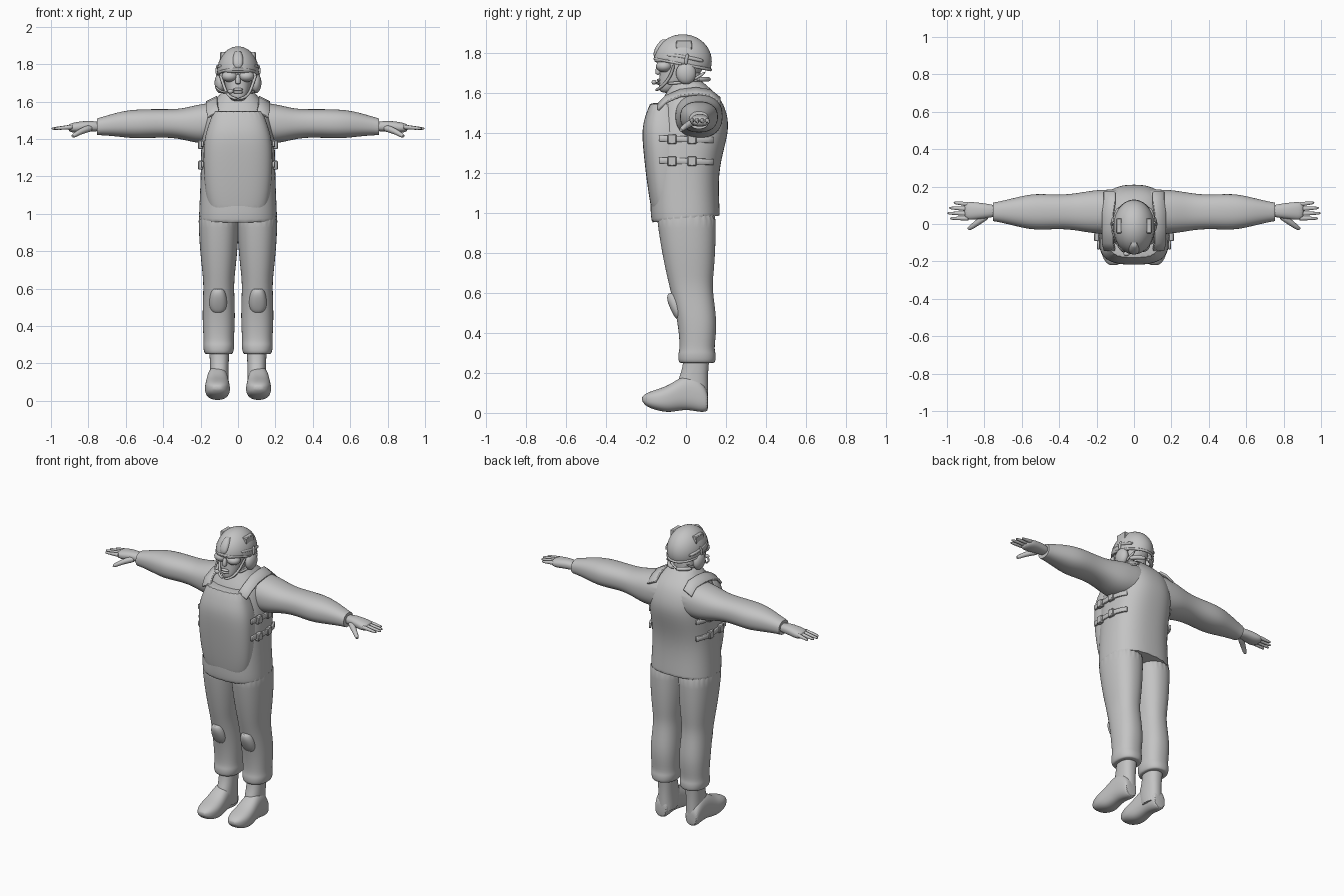
import bpy, bmesh, math
from mathutils import Vector

if "Cube" in bpy.data.objects:
    bpy.data.objects.remove(bpy.data.objects["Cube"], do_unlink=True)

grey = bpy.data.materials.new("plain grey")
grey.use_nodes = True
GREY = (.55, .55, .55, 1)
grey.diffuse_color = GREY
grey.node_tree.nodes["Principled BSDF"].inputs["Base Color"].default_value = GREY
parts = []


def finish(name, bm, mirror=False, subsurf=0, thick=0, bevel=0):
    """Turn a bmesh into a named object with its modifiers."""
    bmesh.ops.recalc_face_normals(bm, faces=bm.faces)
    mesh = bpy.data.meshes.new(name)
    bm.to_mesh(mesh)
    bm.free()
    mesh.materials.append(grey)
    ob = bpy.data.objects.new(name, mesh)
    bpy.context.collection.objects.link(ob)
    if thick:
        solid = ob.modifiers.new("thickness", "SOLIDIFY")
        solid.thickness = thick
        solid.offset = 0
    if bevel:
        ob.modifiers.new("soft edge", "BEVEL").width = bevel
    if subsurf:
        smooth = ob.modifiers.new("smooth", "SUBSURF")
        smooth.levels = smooth.render_levels = subsurf
    if mirror:
        ob.modifiers.new("mirror", "MIRROR")
    parts.append(ob)


def bridge(bm, loops):
    """Join successive vertex loops with quads and cap both ends."""
    for p, q in zip(loops, loops[1:]):
        for i in range(len(p)):
            j = (i + 1) % len(p)
            bm.faces.new((p[i], p[j], q[j], q[i]))
    return [bm.faces.new(loops[0]), bm.faces.new(loops[-1])]


def loft(name, axis, rings, centre=0.0, power=2.3, mirror=False, crease=0.0, tilt=0.0):
    """Skin rounded rings (position, half width about centre, low, high); tilt slopes the first two."""
    bm = bmesh.new()
    across, up = [i for i in range(3) if i != axis]
    n = 24
    loops = []
    for k, (position, half, low, high) in enumerate(rings):
        loop = []
        for i in range(n):
            t = math.tau * (i + .5) / n
            c, s = math.cos(t), math.sin(t)
            co = Vector()
            co[across] = centre + half * math.copysign(abs(c) ** (2 / power), c)
            co[up] = (low + high) / 2 + (high - low) / 2 * math.copysign(abs(s) ** (2 / power), s)
            co[axis] = position + (tilt * co[up] if k < 2 else 0)
            loop.append(bm.verts.new(co))
        loops.append(loop)
    layer = bm.edges.layers.float.new("crease_edge")
    for cap in bridge(bm, loops):
        for edge in cap.edges:
            edge[layer] = crease
    finish(name, bm, mirror, subsurf=2)


def tube(name, points, radius, taper=0.0, mirror=True):
    """Round cord through points, thinning towards its end by the taper share."""
    bm = bmesh.new()
    pts = [Vector(p) for p in points]
    last = len(pts) - 1
    side = (pts[1] - pts[0]).orthogonal().normalized()
    loops = []
    for i, p in enumerate(pts):
        along = (pts[min(i + 1, last)] - pts[max(i - 1, 0)]).normalized()
        side = (side - along * side.dot(along)).normalized()
        other = along.cross(side)
        r = radius * (1 - taper * i / last)
        turns = [math.tau * k / 10 for k in range(10)]
        loops.append([bm.verts.new(p + r * (side * math.cos(t) + other * math.sin(t))) for t in turns])
    bridge(bm, loops)
    finish(name, bm, mirror, subsurf=1)


def ribbon(name, points, across, thick):
    """Mirrored flat webbing strip along points, as wide as the vector across."""
    bm = bmesh.new()
    half = Vector(across) / 2
    rows = [(bm.verts.new(Vector(p) - half), bm.verts.new(Vector(p) + half)) for p in points]
    for (a, b), (c, d) in zip(rows, rows[1:]):
        bm.faces.new((a, b, d, c))
    finish(name, bm, mirror=True, thick=thick, bevel=.002)


def place(bm, centre, size):
    """Scale and move every vertex of a unit shape."""
    for v in bm.verts:
        v.co = [c + s * u for c, s, u in zip(centre, size, v.co)]


def block(name, centre, size):
    """Mirrored box with soft edges; size holds half lengths."""
    bm = bmesh.new()
    bmesh.ops.create_cube(bm, size=2)
    place(bm, centre, size)
    finish(name, bm, mirror=True, bevel=.004)


def blob(name, centre, size, mirror=False):
    """Ellipsoid; size holds the three radii."""
    bm = bmesh.new()
    bmesh.ops.create_uvsphere(bm, u_segments=24, v_segments=16, radius=1)
    place(bm, centre, size)
    finish(name, bm, mirror)


# Torso and vest
loft("torso", 2, [
    (.97, .21, -.17, .17), (1, .21, -.18, .17), (1.2, .2, -.18, .16), (1.35, .2, -.18, .2),
    (1.45, .19, -.16, .22), (1.55, .17, -.13, .19), (1.6, .13, -.1, .15), (1.66, .08, -.07, .08)],
    power=2.5, crease=.6, tilt=.1)
loft("chest_panel", 2, [
    (1, .15, -.17, 0), (1.1, .18, -.19, 0), (1.35, .19, -.22, 0),
    (1.45, .17, -.22, 0), (1.55, .13, -.18, -.05)], power=2.7, crease=.5)
ribbon("shoulder_strap", [(.13, -.14, 1.53), (.14, -.1, 1.57), (.14, -.03, 1.6), (.14, .05, 1.61),
                          (.13, .12, 1.6), (.13, .17, 1.56)], (.06, 0, -.03), thick=.014)

# Side straps wrap the rounded waist and carry two buckles each
for label, z in (("upper", 1.37), ("lower", 1.26)):
    path = []
    for i in range(11):
        y = .027 * (i - 5)
        x = .2 * (1 - abs(y / .2) ** 2.5) ** .4
        path.append((max(x, .19 if y < -.08 else 0), y, z - .03 * y))
    ribbon(label + "_side_strap", path, (0, 0, .03), thick=.014)
    for where, y in (("front", -.07), ("rear", .03)):
        block(f"{label}_{where}_buckle", (.2, y, z), (.013, .022, .024))

# Arms and hands
loft("sleeve", 0, [
    (.08, .12, 1.38, 1.6), (.2, .12, 1.37, 1.59), (.3, .1, 1.4, 1.56), (.4, .09, 1.41, 1.56),
    (.53, .1, 1.4, 1.56), (.62, .08, 1.41, 1.55), (.72, .055, 1.42, 1.52), (.755, .05, 1.42, 1.51)],
    centre=.065, mirror=True, crease=.6)
loft("palm", 0, [(.72, .03, 1.44, 1.49), (.8, .04, 1.44, 1.5), (.87, .05, 1.43, 1.49), (.91, .045, 1.44, 1.48)],
     centre=.07, mirror=True)
for i, reach in enumerate((.985, 1, .99, .965)):
    root = Vector((.88, .03 + .025 * i, 1.465))
    tip = Vector((reach, .03 + .028 * i, 1.455))
    tube(f"finger_{i}", [root.lerp(tip, f / 4) for f in range(5)], .014, taper=.5)
tube("thumb", [(.78, .05, 1.46), (.82, .02, 1.45), (.86, -.01, 1.43), (.89, -.03, 1.41)], .022, taper=.5)

# Trousers with rolled cuffs, and knee pads
loft("trouser_leg", 2, [
    (.25, .07, -.03, .14), (.26, .08, -.04, .15), (.3, .085, -.04, .15), (.32, .08, -.03, .14),
    (.45, .09, -.04, .16), (.62, .08, -.08, .13), (.7, .09, -.1, .14), (.85, .105, -.13, .15), (1, .11, -.15, .15)],
    centre=.103, mirror=True, crease=.4)
loft("knee_pad", 2, [(.47, .03, -.05, 0), (.5, .05, -.07, 0), (.57, .045, -.1, 0), (.6, .03, -.09, 0)],
     centre=.106, mirror=True, crease=.3)

# Boots
loft("boot_foot", 1, [
    (-.22, .02, .06, .08), (-.2, .05, .03, .1), (-.14, .07, .01, .12), (-.08, .065, 0, .14),
    (0, .055, .02, .2), (.08, .05, 0, .17), (.11, .04, .01, .1)],
    centre=.11, power=2.5, mirror=True, crease=.3)
loft("boot_shaft", 2, [(.05, .05, -.02, .11), (.13, .05, -.06, .11), (.2, .05, -.02, .11), (.3, .055, -.01, .12)],
     centre=.1, mirror=True, crease=.5)

# Head, face and eyewear
loft("neck", 2, [(1.56, .08, -.06, .08), (1.65, .065, -.06, .07), (1.75, .065, -.06, .08)])
loft("head", 2, [(1.6, .03, -.13, -.05), (1.63, .055, -.14, 0), (1.7, .075, -.13, .08),
                 (1.76, .08, -.13, .1), (1.82, .07, -.11, .08)])
tube("nose", [(0, -.13, 1.75), (0, -.14, 1.72), (0, -.14, 1.69)], .01, taper=-.8, mirror=False)
for label, z in (("upper", 1.665), ("lower", 1.65)):
    blob(label + "_lip", (0, -.135, z), (.028, .012, .008))
blob("goggle_lens", (.045, -.11, 1.735), (.042, .04, .03), mirror=True)
loft("goggle_frame", 2, [(1.75, .08, -.15, .03), (1.76, .09, -.16, .03), (1.77, .09, -.16, .03), (1.78, .08, -.15, .03)])

# Helmet shell cut along a plane that slopes down to the back, with a rim on the cut
LENGTH, WIDTH, SHIFT, BRIM = .14, .106, -.016, 1.742
bm = bmesh.new()
bmesh.ops.create_uvsphere(bm, u_segments=40, v_segments=24, radius=1)
place(bm, (0, SHIFT, 1.76), (WIDTH, LENGTH, .13))
bmesh.ops.bisect_plane(bm, geom=bm.verts[:] + bm.edges[:] + bm.faces[:],
                       plane_co=(0, 0, BRIM), plane_no=(0, .2, 1), clear_inner=True)
finish("helmet_shell", bm, thick=.01)
rim = []
for i in range(33):
    t = math.tau * i / 32
    y = LENGTH * math.sin(t) + SHIFT
    rim.append((WIDTH * math.cos(t), y, BRIM - .2 * y))
tube("helmet_rim", rim, .008, mirror=False)
tube("helmet_rail", [(.08, -.1, 1.79), (.1, -.06, 1.79), (.106, 0, 1.78), (.1, .05, 1.77), (.08, .09, 1.76)], .01)
block("helmet_side_pad", (.08, -.01, 1.84), (.015, .04, .025))
loft("front_mount", 2, [(1.78, .02, -.16, -.1), (1.8, .03, -.165, -.1), (1.84, .03, -.15, -.08), (1.87, .015, -.12, -.06)],
     power=3, crease=.4)

# Headset, microphone and chin straps
blob("ear_cover", (.095, 0, 1.7), (.03, .05, .055), mirror=True)
tube("ear_band", [(.11, 0, 1.74), (.115, 0, 1.77), (.105, .01, 1.8)], .009)
jaw = (.065, -.1, 1.65)
nape = (.085, .05, 1.67)
tube("chin_strap", [(.1, -.06, 1.75), (.08, -.07, 1.7), jaw, (.04, -.14, 1.62), (0, -.15, 1.615)], .008)
tube("rear_strap", [jaw, (.085, -.03, 1.65), nape, (.07, .1, 1.71)], .008)
tube("nape_pad", [nape, (.06, .1, 1.67), (0, .12, 1.67)], .013)
tube("microphone_boom", [(-.12, -.03, 1.68), (-.1, -.08, 1.66), (-.08, -.13, 1.65), (-.04, -.16, 1.65)], .006, mirror=False)
blob("microphone", (-.04, -.16, 1.655), (.016, .012, .012))

# Smooth shading with sharp edges kept
bpy.ops.object.select_all(action="DESELECT")
for ob in parts:
    ob.select_set(True)
bpy.context.view_layer.objects.active = parts[0]
bpy.ops.object.shade_smooth_by_angle(angle=math.radians(50))
